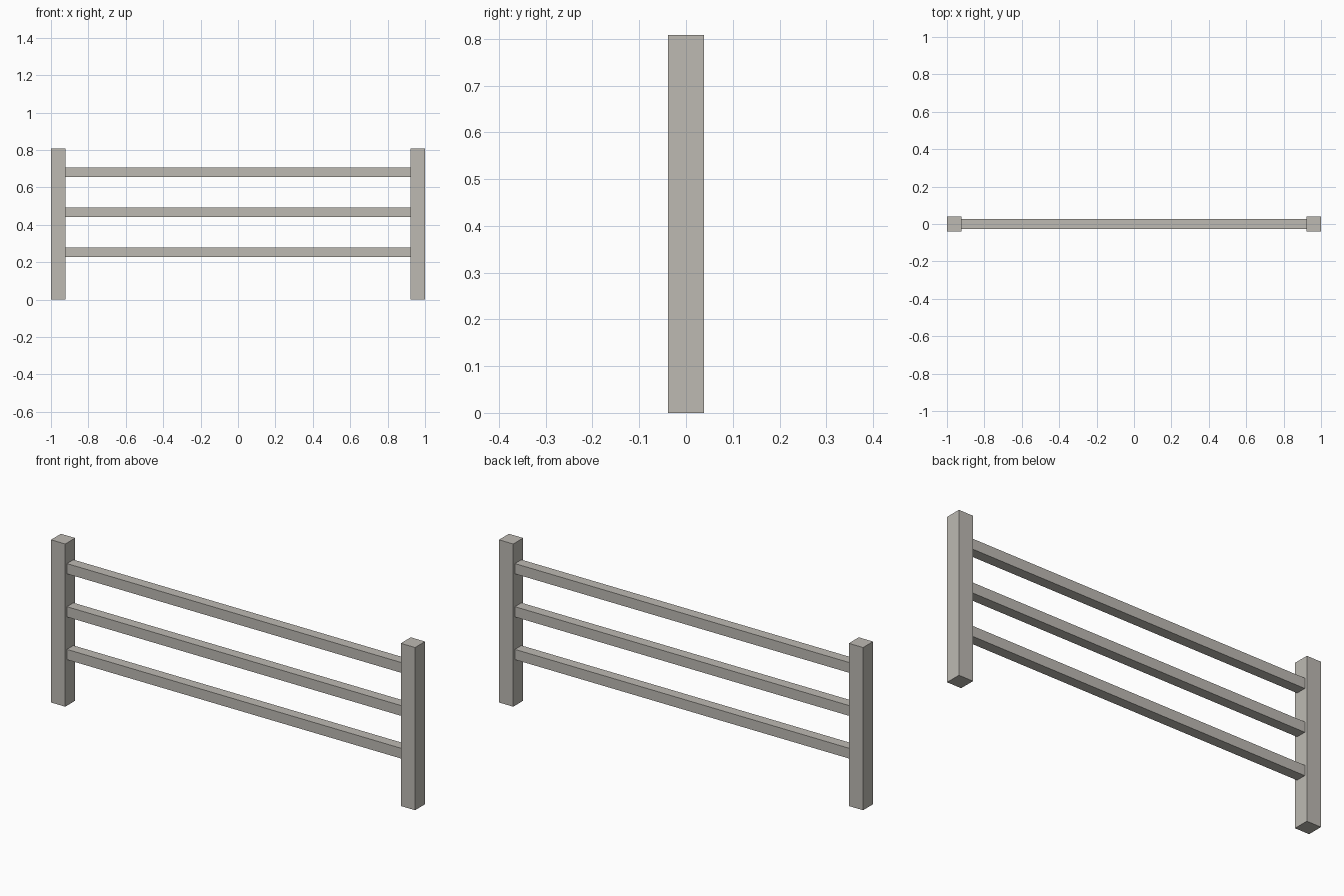
import bpy

cube = bpy.data.objects.get("Cube")
if cube:
    bpy.data.objects.remove(cube, do_unlink=True)

# Single warm grey
COLOUR = (0.51, 0.49, 0.45, 1.0)
grey = bpy.data.materials.new("warm_grey")
grey.use_nodes = True
grey.diffuse_color = COLOUR
grey.node_tree.nodes["Principled BSDF"].inputs["Base Color"].default_value = COLOUR


def box(name, centre, size):
    bpy.ops.mesh.primitive_cube_add(size=1, location=centre)
    obj = bpy.context.object
    obj.name = name
    obj.scale = size
    bpy.ops.object.transform_apply(location=False, rotation=False, scale=True)
    obj.data.materials.append(grey)
    return obj


HEIGHT = 0.808
POST = 0.078
RAIL = 0.051
post_x = 1 - POST / 2

# Square end posts
for side, sign in (("left", 1), ("right", -1)):
    box(side + "_post", (sign * post_x, 0, HEIGHT / 2), (POST, POST, HEIGHT))

# Three rails butting against the posts' inner faces
for name, z in (("lower", 0.254), ("middle", 0.466), ("upper", 0.68)):
    box(name + "_rail", (0, 0, z), (2 - 2 * POST, RAIL, RAIL))
